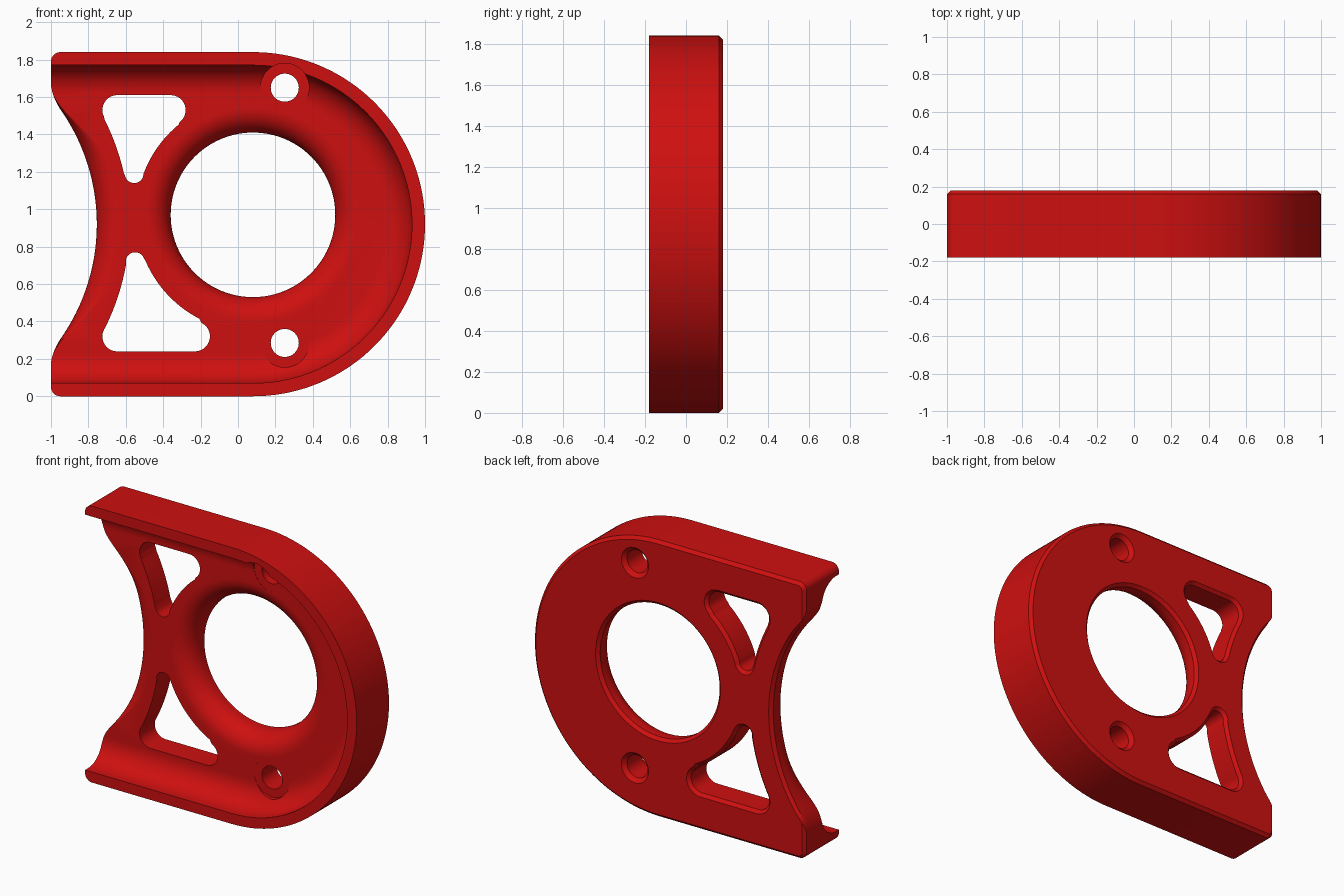
import bpy, bmesh, math
from mathutils import Vector

if "Cube" in bpy.data.objects:
    bpy.data.objects.remove(bpy.data.objects["Cube"])

MID = 0.92              # mid height, also the radius of the round end
FRONT, FLOOR, BACK = -0.18, 0.0, 0.18
CH = 0.02               # small chamfer on the back edges

red = bpy.data.materials.new("red")
red.diffuse_color = (0.62, 0.005, 0.005, 1)
red.use_nodes = True
red.node_tree.nodes["Principled BSDF"].inputs["Base Color"].default_value = red.diffuse_color


def arc(cx, cz, r, a0, a1, n=16):
    return [(cx + r * math.cos(a0 + (a1 - a0) * i / n),
             cz + r * math.sin(a0 + (a1 - a0) * i / n)) for i in range(n + 1)]


def circle(cx, cz, r, n=96):
    return arc(cx, cz, r, 0, math.tau, n)[:-1]


def grow(loop, d):
    """Offset a closed loop outwards by d."""
    n = len(loop)
    area = sum(loop[i - 1][0] * loop[i][1] - loop[i][0] * loop[i - 1][1] for i in range(n))
    s = 1 if area > 0 else -1
    out = []
    for i, p in enumerate(loop):
        p = Vector(p)
        a = (p - Vector(loop[i - 1])).normalized()
        b = (Vector(loop[(i + 1) % n]) - p).normalized()
        na, nb = Vector((a.y, -a.x)), Vector((b.y, -b.x))
        out.append(tuple(p + (na + nb) * (s * d / max(0.3, 1 + na.dot(nb)))))
    return out


def stack(name, layers):
    """Solid through loops of (x, z) points placed at increasing y."""
    bm = bmesh.new()
    rings = [[bm.verts.new((x, y, z)) for x, z in loop] for y, loop in layers]
    n = len(rings[0])
    for a, b in zip(rings, rings[1:]):
        for i in range(n):
            j = (i + 1) % n
            bm.faces.new((a[i], a[j], b[j], b[i]))
    bm.faces.new(rings[0])
    bm.faces.new(rings[-1])
    bmesh.ops.recalc_face_normals(bm, faces=bm.faces)
    me = bpy.data.meshes.new(name)
    bm.to_mesh(me)
    bm.free()
    me.materials.append(red)
    ob = bpy.data.objects.new(name, me)
    bpy.context.collection.objects.link(ob)
    return ob


def round_over(r, n=12):
    """(y, offset) pairs of a rounded edge going from the floor into a wall."""
    return [(FLOOR + r * (1 - math.cos(t)), r * (1 - math.sin(t)))
            for t in (math.pi / 2 * i / n for i in range(n + 1))]


# D-shaped body with chamfered back edge
q = math.pi / 2
outline = (arc(0.08, MID, MID, -q, q, 72)
           + arc(-0.95, 2 * MID - 0.05, 0.05, q, 2 * q, 8)
           + arc(-0.95, 0.05, 0.05, 2 * q, 3 * q, 8))
body = stack("housing_plate", [(FRONT, outline), (BACK - CH, outline),
                               (BACK, grow(outline, -CH))])
cutters = []


# Front recess, open on the left, with a coved wall
def recess(d):
    return [(-1.3, d)] + arc(0.08, MID, MID - d, -q, q, 72) + [(-1.3, 2 * MID - d)]


layers = [(-0.3, recess(0.07))]
for i in range(13):
    t = q * i / 12
    layers.append((-0.15 + 0.15 * math.sin(t), recess(0.07 + 0.15 * (1 - math.cos(t)))))
cutters.append(stack("recess_cutter", layers))

# Large bore with rounded front edge and chamfered back edge
layers = [(-0.3, 0.13)] + round_over(0.13) + [(BACK - CH, 0), (BACK + CH, 2 * CH)]
cutters.append(stack("bore_cutter", [(y, circle(0.08, 0.97, 0.44 + d)) for y, d in layers]))

# Two screw holes with spot faces
for z in (0.285, 1.65):
    profile = [(-0.3, 0.13), (0.001, 0.13), (0.0011, 0.075),
               (BACK - 0.025, 0.075), (BACK + 0.025, 0.125)]
    cutters.append(stack("screw_hole_cutter",
                         [(y, circle(0.25, z, r, 48)) for y, r in profile]))


# Scalloped left edge, blending into the straight end
def scallop(d, taper):
    half = [(-1.82 + math.sqrt(1.065 ** 2 - w * w), w)
            for w in (0.6 * i / 28 for i in range(29))]
    x0, x1 = half[-1][0], -1.003
    for i in range(1, 11):
        t = i / 10
        half.append(((1 - t) ** 2 * x0 + (1 - (1 - t) ** 2) * x1,
                     (1 - t) ** 2 * 0.6 + 2 * t * (1 - t) * 0.688 + t * t * 0.78))
    pts = []
    for x, w in half:
        k = min(1, max(0, (0.70 - w) / taper))
        pts.append((x + d * k * k * (3 - 2 * k), w))
    return ([(-1.3, MID - 0.78)] + [(x, MID - w) for x, w in reversed(pts[1:])]
            + [(x, MID + w) for x, w in pts] + [(-1.3, MID + 0.78)])


layers = ([(-0.3, scallop(0.125, 0.4))]
          + [(y, scallop(d, 0.4)) for y, d in round_over(0.125)]
          + [(BACK - CH, scallop(0, 0.1)), (BACK + CH, scallop(2 * CH, 0.1))])
cutters.append(stack("scallop_cutter", layers))


# Three-cornered openings between the scallop and the bore
def opening(s, a, b, nk):
    sc, ring = Vector((-1.82, 0)), Vector((0.08, 0.05 * s))
    a, b, nk = Vector(a), Vector(b), Vector(nk)
    ang = lambda u, v: math.atan2((v - u).y, (v - u).x)
    pos = lambda t: t % math.tau
    loop = arc(*a, 0.08, pos(ang(a, sc)), q)
    loop += arc(*b, 0.08, q, ang(b, ring))
    loop += arc(*ring, 0.625, pos(ang(ring, b)), pos(ang(ring, nk)), 24)[1:-1]
    loop += arc(*nk, 0.05, ang(nk, ring), pos(ang(nk, sc)) - math.tau)
    loop += arc(*sc, 1.24, ang(sc, nk), ang(sc, a), 24)[1:-1]
    return [(x, MID + s * w) for x, w in loop]


for s, a, b, nk in ((1, (-0.645, 0.61), (-0.36, 0.61), (-0.555, 0.27)),
                    (-1, (-0.645, 0.60), (-0.23, 0.60), (-0.55, 0.20))):
    loop = opening(s, a, b, nk)
    cutters.append(stack("opening_cutter", [(-0.3, loop), (BACK - CH, loop),
                                            (BACK + CH, grow(loop, 2 * CH))]))

# Cut everything out of the body
bpy.context.view_layer.objects.active = body
body.select_set(True)
for c in cutters:
    m = body.modifiers.new("cut", 'BOOLEAN')
    m.operation, m.solver, m.object = 'DIFFERENCE', 'EXACT', c
    bpy.ops.object.modifier_apply(modifier=m.name)
    bpy.data.objects.remove(c, do_unlink=True)
bpy.ops.object.shade_smooth_by_angle(angle=math.radians(25))
